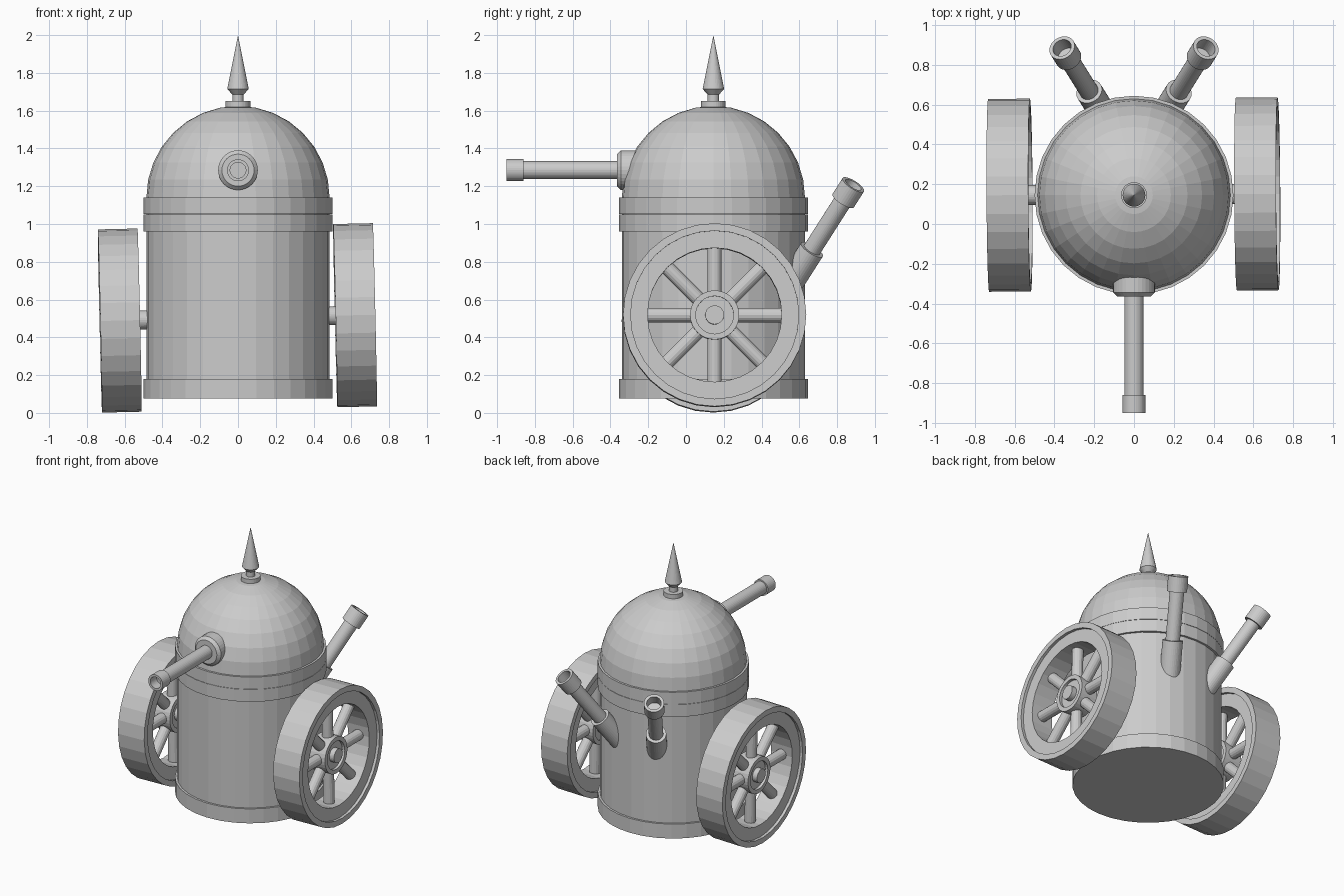
import bpy, bmesh, math
from mathutils import Matrix, Vector

if "Cube" in bpy.data.objects:
    bpy.data.objects.remove(bpy.data.objects["Cube"])


def lathe(name, profile, matrix=Matrix(), segs=32, ring=False):
    """Revolve (radius, height) points around local z; ring closes the profile."""
    bm = bmesh.new()
    loops = []
    for r, z in profile:
        loops.append([bm.verts.new((r * math.cos(2 * math.pi * i / segs),
                                    r * math.sin(2 * math.pi * i / segs), z))
                      for i in range(segs)])
    pairs = list(zip(loops, loops[1:]))
    if ring:
        pairs.append((loops[-1], loops[0]))
    for a, b in pairs:
        for i in range(segs):
            j = (i + 1) % segs
            bm.faces.new((a[i], a[j], b[j], b[i]))
    bmesh.ops.remove_doubles(bm, verts=bm.verts, dist=1e-5)
    bmesh.ops.recalc_face_normals(bm, faces=bm.faces)
    mesh = bpy.data.meshes.new(name)
    bm.to_mesh(mesh)
    bm.free()
    obj = bpy.data.objects.new(name, mesh)
    bpy.context.collection.objects.link(obj)
    obj.matrix_world = matrix
    return obj


def along(origin, direction):
    """Matrix placing local z along a direction."""
    return Matrix.Translation(origin) @ Vector(direction).to_track_quat('Z', 'Y').to_matrix().to_4x4()


def rod(name, r, z0, z1, matrix, segs=32):
    return lathe(name, [(0, z0), (r, z0), (r, z1), (0, z1)], matrix, segs)


CY = 0.145
body = Matrix.Translation((0, CY, 0))

# Cylindrical body and its raised bands
rod("body", 0.485, 0.08, 1.14, body)
rod("base_band", 0.50, 0.075, 0.18, body)
for name, z0, z1 in (("lower_collar_band", 0.96, 1.05), ("upper_collar_band", 1.052, 1.14)):
    lathe(name, [(0.47, z0), (0.50, z0), (0.50, z1), (0.47, z1)], body, ring=True)

# Dome
lathe("dome", [(0, 1.12), (0.485, 1.12)] +
      [(0.485 * math.cos(a), 1.14 + 0.485 * math.sin(a))
       for a in (math.pi / 2 * i / 8 for i in range(8))] + [(0, 1.625)], body)

# Spike on top
lathe("spike", [(0, 1.60), (0.065, 1.60), (0.065, 1.65), (0.03, 1.65), (0.03, 1.685),
                (0.057, 1.715), (0, 2.0)], body)


def gun(name, tip, direction, length, barrel_r, muzzle_r, muzzle_len, mount):
    """Barrel with hollow muzzle; local z = 0 is the muzzle end."""
    m = along(tip, direction)
    bore = muzzle_r * 0.72
    lathe(name + "_barrel", [(0, -length), (barrel_r, -length), (barrel_r, -muzzle_len),
                             (muzzle_r, -muzzle_len), (muzzle_r, 0), (bore, 0),
                             (bore, -muzzle_len * 0.8), (0, -muzzle_len * 0.8)], m)
    lathe(name + "_mount", mount, m)


# Front gun on the dome
gun("front_gun", (0, -0.95, 1.285), (0, -1, 0), 0.75, 0.048, 0.058, 0.09,
    [(0, -0.75), (0.105, -0.75), (0.105, -0.605), (0.085, -0.585), (0, -0.585)])

# Pair of upward-slanting rear guns
for side, name in ((1, "right_rear_gun"), (-1, "left_rear_gun")):
    gun(name, (side * 0.362, 0.886, 1.208), (side * 0.137, 0.22, 0.345), 0.7, 0.048, 0.067, 0.105,
        [(0, -0.73), (0.068, -0.73), (0.068, -0.43), (0, -0.43)])

# Slightly tilted axle carrying both wheels; local z runs along the axle
axle = (Matrix.Translation((-0.003, 0.148, 0.503)) @ Matrix.Rotation(math.radians(-1.3), 4, 'Y')
        @ Matrix.Rotation(math.radians(0.3), 4, 'Z') @ Matrix.Rotation(math.pi / 2, 4, 'Y'))
rod("axle", 0.05, -0.705, 0.705, axle)

for side, name in ((1, "right_wheel"), (-1, "left_wheel")):
    w = axle @ Matrix.Translation((0, 0, side * 0.623))
    # Rim with a raised outer lip on both faces
    lathe(name + "_rim", [(0.355, -0.085), (0.445, -0.085), (0.445, -0.105), (0.485, -0.105),
                          (0.485, 0.105), (0.445, 0.105), (0.445, 0.085), (0.355, 0.085)], w, ring=True)
    # Hub with recessed faces
    lathe(name + "_hub", [(0, -0.045), (0.10, -0.045), (0.10, -0.065), (0.13, -0.065),
                          (0.13, 0.065), (0.10, 0.065), (0.10, 0.045), (0, 0.045)], w)
    # Eight round spokes
    for i in range(8):
        spin = Matrix.Rotation(math.pi / 4 * i, 4, 'Z') @ Matrix.Rotation(math.pi / 2, 4, 'Y')
        rod(f"{name}_spoke_{i + 1}", 0.038, 0.09, 0.37, w @ spin, 16)
